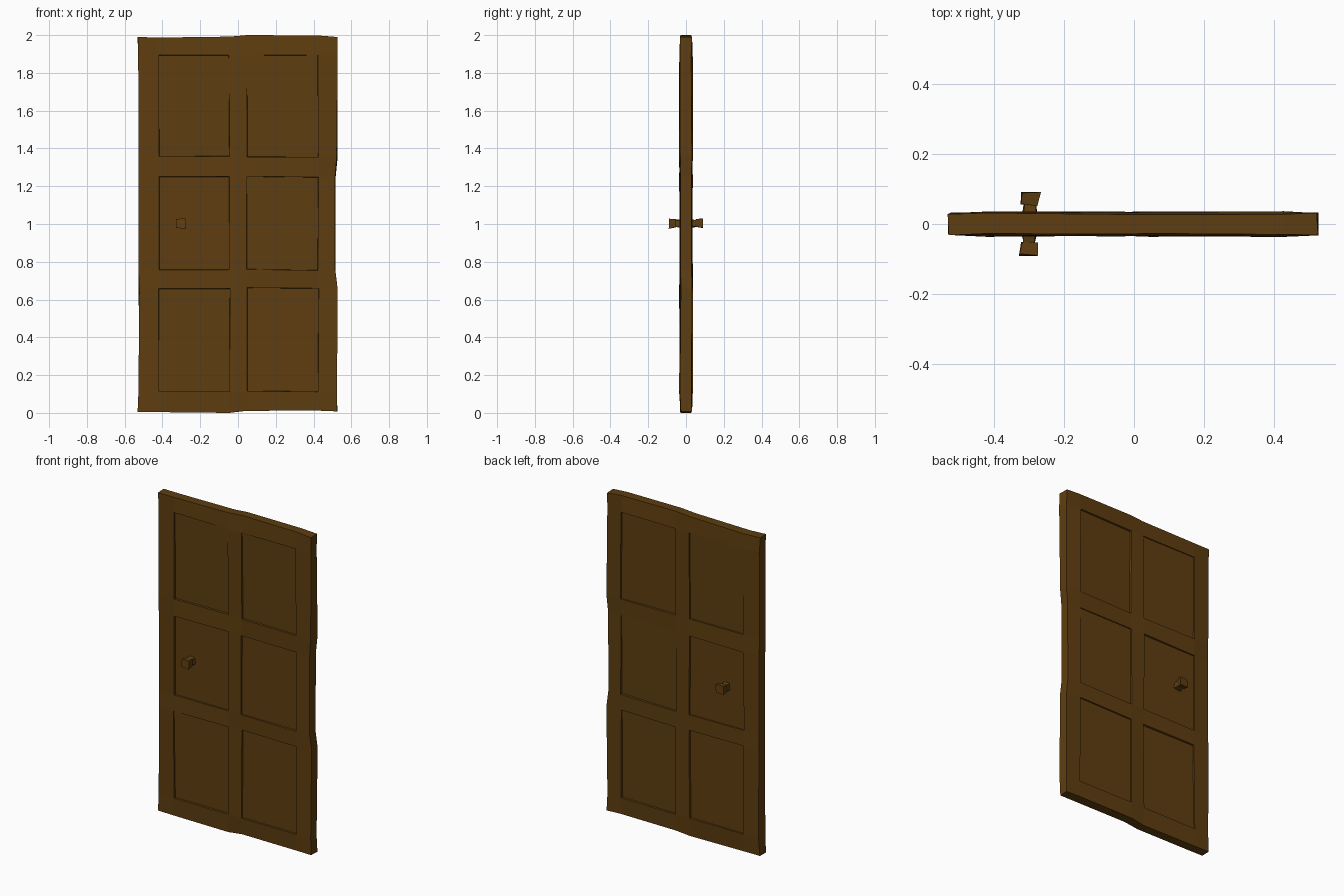
import bpy, bmesh, random
from mathutils import Vector

random.seed(4)
if "Cube" in bpy.data.objects:
    bpy.data.objects.remove(bpy.data.objects["Cube"], do_unlink=True)

wood = bpy.data.materials.new("brown wood")
wood.use_nodes = True
COLOR = (0.112, 0.047, 0.005, 1)
wood.diffuse_color = COLOR
bsdf = next(n for n in wood.node_tree.nodes if n.type == "BSDF_PRINCIPLED")
bsdf.inputs["Base Color"].default_value = COLOR
bsdf.inputs["Roughness"].default_value = 0.9


def make_object(name, bm):
    bmesh.ops.recalc_face_normals(bm, faces=bm.faces)
    mesh = bpy.data.meshes.new(name)
    bm.to_mesh(mesh)
    bm.free()
    mesh.materials.append(wood)
    obj = bpy.data.objects.new(name, mesh)
    bpy.context.collection.objects.link(obj)
    return obj


def jitter(amount):
    return random.uniform(-amount, amount)


# Door slab: stile and rail lines, with slightly uneven hand-cut outline
COLS = [-0.53, -0.42, -0.045, 0.047, 0.425, 0.525]
ROWS = [0.01, 0.113, 0.66, 0.757, 1.25, 1.356, 1.895, 1.99]
TOP = [1.99, 1.987, 1.992, 2.0, 1.998, 1.99]
BOTTOM = [0.005, 0.004, 0.0, 0.011, 0.012, 0.008]
LAST_C, LAST_R = len(COLS) - 1, len(ROWS) - 1

bm = bmesh.new()
sides = {}
for side in (-1, 1):
    for c, x in enumerate(COLS):
        for r, z in enumerate(ROWS):
            edge = c in (0, LAST_C) or r in (0, LAST_R)
            px, pz = x + jitter(0.003), z + jitter(0.003)
            if r == 0:
                pz = BOTTOM[c]
            elif r == LAST_R:
                pz = TOP[c]
            if c == LAST_C and r in (3, 4):
                px -= 0.009
            if c == 0 and r in (1, 2, 3, 4):
                px += 0.005
            y = side * ((0.030 if edge else 0.034) + jitter(0.003))
            sides[side, c, r] = bm.verts.new((px, y, pz))

panels = []
for side in (-1, 1):
    for c in range(LAST_C):
        for r in range(LAST_R):
            face = bm.faces.new([sides[side, c + i, r + j]
                                 for i, j in ((0, 0), (1, 0), (1, 1), (0, 1))])
            if c in (1, 3) and r in (1, 3, 5):
                panels.append((side, face))

# Outer edges joining front and back
rim = [(c, 0) for c in range(LAST_C)] + [(LAST_C, r) for r in range(LAST_R)]
rim += [(c, LAST_R) for c in range(LAST_C, 0, -1)] + [(0, r) for r in range(LAST_R, 0, -1)]
for a, b in zip(rim, rim[1:] + rim[:1]):
    bm.faces.new([sides[-1, *a], sides[-1, *b], sides[1, *b], sides[1, *a]])

# Six sunken panels on each face
bmesh.ops.recalc_face_normals(bm, faces=bm.faces)
for side, face in panels:
    bmesh.ops.inset_individual(bm, faces=[face], thickness=0.002)
    for v in face.verts:
        v.co.y -= side * random.uniform(0.004, 0.013)
make_object("door_slab", bm)


# Chunky knobs
def add_block(bm, center, near, far, y0, y1, skew):
    """Tapered block running from y0 (near half size) to y1 (far half size)."""
    rings = []
    for half, y, shift in ((near, y0, 0), (far, y1, skew)):
        rings.append([bm.verts.new(center + Vector((
            i * half + shift + jitter(0.004), y + jitter(0.004), j * half + jitter(0.004))))
            for i, j in ((-1, -1), (1, -1), (1, 1), (-1, 1))])
    bm.faces.new(rings[0])
    bm.faces.new(rings[1])
    for k in range(4):
        n = (k + 1) % 4
        bm.faces.new([rings[0][k], rings[0][n], rings[1][n], rings[1][k]])


for name, side in (("front_knob", -1), ("back_knob", 1)):
    bm = bmesh.new()
    base = Vector((-0.299, 0, 1.003))
    add_block(bm, base, 0.021, 0.015, side * 0.02, side * 0.064, 0)
    add_block(bm, base, 0.022, 0.026, side * 0.055, side * 0.088, side * 0.004)
    make_object(name, bm)
